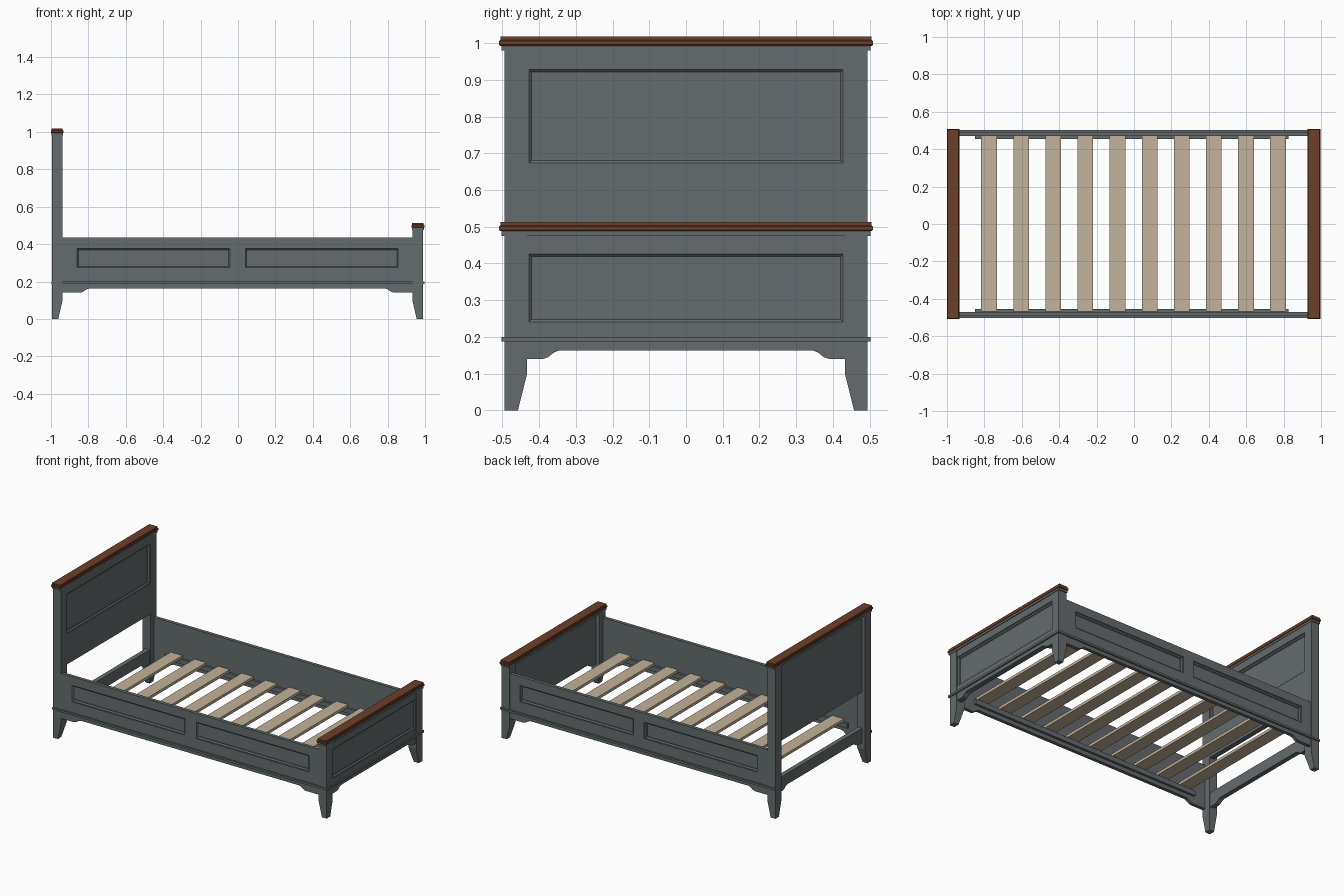
import bpy, bmesh
from mathutils import Vector

cube = bpy.data.objects.get("Cube")
if cube:
    bpy.data.objects.remove(cube, do_unlink=True)


def material(name, rgb):
    m = bpy.data.materials.new(name)
    m.use_nodes = True
    m.diffuse_color = (*rgb, 1)
    m.node_tree.nodes["Principled BSDF"].inputs["Base Color"].default_value = (*rgb, 1)
    return m


GREY = material("slate grey paint", (0.13, 0.15, 0.155))
BROWN = material("brown wood", (0.15, 0.05, 0.023))
PINE = material("pale pine", (0.54, 0.45, 0.32))


def loft(name, rings, mat):
    """Solid skinned through rings of equal point count, capped at both ends."""
    bm = bmesh.new()
    loops = [[bm.verts.new(p) for p in ring] for ring in rings]
    n = len(loops[0])
    for a, b in zip(loops, loops[1:]):
        for i in range(n):
            j = (i + 1) % n
            bm.faces.new((a[i], a[j], b[j], b[i]))
    bm.faces.new(loops[0])
    bm.faces.new(loops[-1])
    bmesh.ops.recalc_face_normals(bm, faces=bm.faces)
    mesh = bpy.data.meshes.new(name)
    bm.to_mesh(mesh)
    bm.free()
    mesh.materials.append(mat)
    ob = bpy.data.objects.new(name, mesh)
    bpy.context.collection.objects.link(ob)
    return ob


def rect(a0, a1, b0, b1):
    return [(a0, b0), (a1, b0), (a1, b1), (a0, b1)]


def box(name, x, y, z, mat=GREY):
    return loft(name, [[(px, py, h) for px, py in rect(*x, *y)] for h in z], mat)


def place(axis, u, depth, z):
    """Point on a board running along the given axis."""
    return (u, depth, z) if axis == "x" else (depth, u, z)


def board(name, axis, outline, depths):
    return loft(name, [[place(axis, u, d, z) for u, z in outline] for d in depths], GREY)


def sink_panel(ob, axis, u, z, face, inward):
    """Cut a stepped, sloped panel recess into one face of a board."""
    def ring(inset, depth):
        return [place(axis, a, face + inward * depth, b)
                for a, b in rect(u[0] + inset, u[1] - inset, z[0] + inset, z[1] - inset)]
    cutter = loft("panel_cutter", [ring(0, -0.02), ring(0, 0.004), ring(0.004, 0.004),
                                   ring(0.011, 0.011), ring(0.014, 0.011), ring(0.014, 0.014)], GREY)
    cutter.hide_render = True
    mod = ob.modifiers.new("recess", "BOOLEAN")
    mod.operation = "DIFFERENCE"
    mod.solver = "EXACT"
    mod.object = cutter
    bpy.context.view_layer.objects.active = ob
    bpy.ops.object.modifier_apply(modifier=mod.name)
    bpy.data.objects.remove(cutter, do_unlink=True)


def apron_outline(u0, u1, top, flat, run):
    """Board outline with a lower edge that steps up in a curve at both ends."""
    curve = [(flat, 0.14), (flat + run * 0.3, 0.144), (flat + run * 0.7, 0.158), (flat + run, 0.163)]
    left = [(u0, 0.14)] + [(u0 + a, b) for a, b in curve]
    right = [(u1 - a, b) for a, b in reversed(curve)] + [(u1, 0.14)]
    return left + right + [(u1, top), (u0, top)]


def post(name, x_out, x_in, side, top):
    """Square post whose foot tapers towards the outer corner."""
    y_out, y_in = 0.495 * side, 0.433 * side
    toe_x, toe_y = x_out + (x_in - x_out) * 0.6, 0.458 * side
    loft(name, [[(*p, h) for p in rect(x_out, a, y_out, b)]
                for a, b, h in ((toe_x, toe_y, 0), (x_in, y_in, 0.1), (x_in, y_in, top))], GREY)


# Posts
for label, side in (("right", -1), ("left", 1)):
    post("head_post_" + label, -0.995, -0.938, side, 0.98)
    post("foot_post_" + label, 0.99, 0.932, side, 0.475)

# Headboard with its panel on the inner face, and the low rail beneath
headboard = board("headboard", "y", rect(-0.435, 0.435, 0.47, 0.98), (-0.972, -0.939))
sink_panel(headboard, "y", (-0.432, 0.432), (0.67, 0.932), -0.939, -1)
board("head_rail", "y", apron_outline(-0.435, 0.435, 0.235, 0.045, 0.045), (-0.975, -0.945))

# Footboard with its panel on the outer face
footboard = board("footboard", "y", apron_outline(-0.435, 0.435, 0.475, 0.045, 0.045), (0.955, 0.989))
sink_panel(footboard, "y", (-0.432, 0.432), (0.237, 0.43), 0.989, -1)
box("foot_trim", (0.985, 0.998), (-0.503, 0.503), (0.187, 0.2))

# Side rails, trims and slat ledges
for label, s in (("right", -1), ("left", 1)):
    rail = board("side_rail_" + label, "x", apron_outline(-0.945, 0.935, 0.435, 0.1, 0.05),
                 (0.47 * s, 0.492 * s))
    for u in ((-0.865, -0.04), (0.035, 0.86)):
        sink_panel(rail, "x", u, (0.27, 0.38), 0.492 * s, -s)
    box("side_trim_" + label, (-0.998, 0.998), (0.485 * s, 0.503 * s), (0.187, 0.2))
    box("slat_ledge_" + label, (-0.85, 0.825), (0.455 * s, 0.472 * s), (0.19, 0.222))

# Capped tops: grey moulding under a stepped brown cap
for label, x0, x1, z in (("head", -0.995, -0.938, 0.98), ("foot", 0.932, 0.992, 0.475)):
    box(label + "_moulding", (x0 - 0.002, x1 + 0.002), (-0.502, 0.502), (z, z + 0.014))
    loft(label + "_cap",
         [[(*p, z + h) for p in rect(x0 - e, x1 + e, -0.504 - e, 0.504 + e)]
          for e, h in ((0.002, 0.013), (0.005, 0.016), (0.005, 0.026), (0.001, 0.029), (0.001, 0.038))],
         BROWN)

# Slats
for i in range(10):
    x = -0.775 + 0.1717 * i
    box(f"slat_{i + 1}", (x - 0.042, x + 0.042), (-0.468, 0.472), (0.222, 0.24), PINE)
